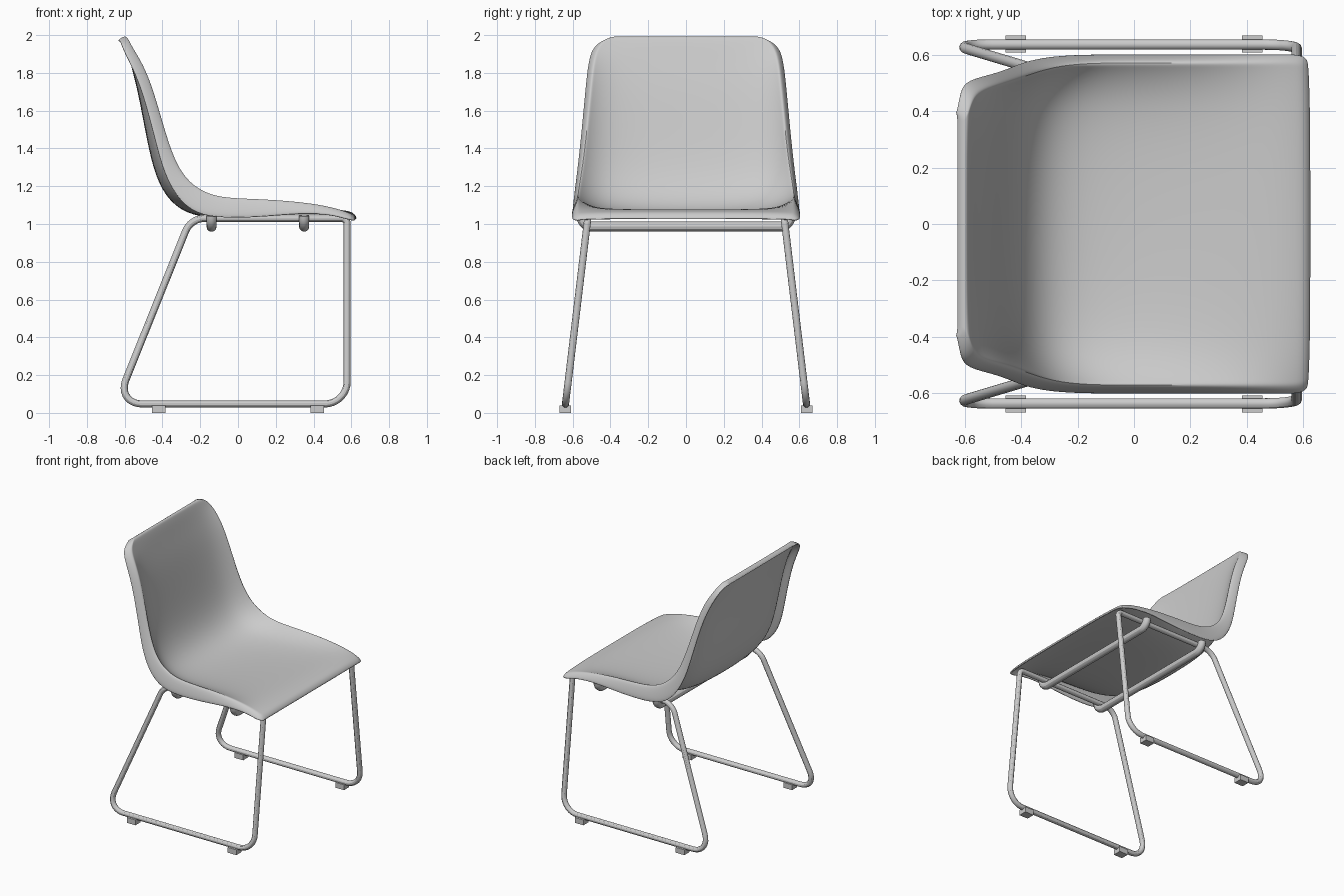
import bpy
from mathutils import Vector
from mathutils.geometry import interpolate_bezier

cube = bpy.data.objects.get("Cube")
if cube:
    bpy.data.objects.remove(cube, do_unlink=True)

grey = bpy.data.materials.new("plain grey")
grey.use_nodes = True
GREY = (0.6, 0.6, 0.6, 1)
grey.diffuse_color = GREY
grey.node_tree.nodes["Principled BSDF"].inputs["Base Color"].default_value = GREY


def activate(obj):
    bpy.ops.object.select_all(action='DESELECT')
    obj.select_set(True)
    bpy.context.view_layer.objects.active = obj


def mesh_object(name, verts, faces):
    mesh = bpy.data.meshes.new(name)
    mesh.from_pydata(verts, [], faces)
    mesh.materials.append(grey)
    obj = bpy.data.objects.new(name, mesh)
    bpy.context.collection.objects.link(obj)
    return obj


def rounded_path(corners, bends, closed):
    """Replace every corner by an arc that starts a given distance before it."""
    path = []
    count = len(corners)
    for i, (corner, bend) in enumerate(zip(corners, bends)):
        if bend == 0:
            path.append(corner)
            continue
        before = (corners[i - 1] - corner).normalized() * bend
        after = (corners[(i + 1) % count] - corner).normalized() * bend
        path += interpolate_bezier(corner + before, corner + before * 0.45,
                                   corner + after * 0.45, corner + after, 10)
    return path


def tube(name, corners, bends, radius, closed=False):
    curve = bpy.data.curves.new(name, 'CURVE')
    curve.dimensions = '3D'
    curve.bevel_depth = radius
    curve.bevel_resolution = 4
    curve.use_fill_caps = not closed
    path = rounded_path([Vector(c) for c in corners], bends, closed)
    spline = curve.splines.new('POLY')
    spline.points.add(len(path) - 1)
    for point, co in zip(spline.points, path):
        point.co = (*co, 1)
    spline.use_cyclic_u = closed
    spline.use_smooth = True
    curve.materials.append(grey)
    obj = bpy.data.objects.new(name, curve)
    bpy.context.collection.objects.link(obj)
    activate(obj)
    bpy.ops.object.convert(target='MESH')
    bpy.ops.object.shade_smooth_by_angle()


# Moulded shell stations from the top of the back to the front of the seat:
# centre x z, rim crest x z, flange edge x z, half width
STATIONS = [
    (-.633, 1.975, -.633, 1.975, -.636, 1.972, .4),
    (-.598, 2, -.598, 2, -.633, 1.978, .4),
    (-.588, 1.975, -.578, 1.978, -.62, 1.96, .465),
    (-.577, 1.94, -.555, 1.93, -.605, 1.92, .505),
    (-.555, 1.85, -.5, 1.85, -.56, 1.83, .524),
    (-.515, 1.7, -.445, 1.72, -.505, 1.7, .537),
    (-.47, 1.45, -.377, 1.48, -.44, 1.45, .56),
    (-.425, 1.25, -.32, 1.32, -.395, 1.27, .58),
    (-.35, 1.12, -.25, 1.225, -.32, 1.13, .597),
    (-.24, 1.055, -.16, 1.17, -.22, 1.05, .605),
    (-.08, 1.04, -.06, 1.145, -.08, 1.03, .607),
    (.12, 1.05, .12, 1.14, .12, 1.035, .607),
    (.35, 1.07, .35, 1.12, .35, 1.06, .607),
    (.5, 1.08, .5, 1.09, .5, 1.05, .607),
    (.58, 1.07, .57, 1.065, .57, 1.03, .607),
    (.612, 1.06, .605, 1.05, .605, 1.025, .6),
    (.632, 1.03, .625, 1.025, .62, 1.02, .58),
]
STEPS = (0, .25, .5, .7, .82, .91, .97, 1)
LIP = 0.03

verts = []
for cx, cz, px, pz, ex, ez, half in STATIONS:
    side = []
    for s in STEPS:
        rise = 0.25 * s ** 2 + 0.75 * s ** 6
        side.append((cx + (px - cx) * rise, s * (half - LIP), cz + (pz - cz) * rise))
    side.append(((px + ex) / 2, half - LIP / 3, (pz + ez) / 2))
    side.append((ex, half, ez))
    verts += [(x, -y, z) for x, y, z in reversed(side[1:])] + side

row = len(verts) // len(STATIONS)
faces = [(a, a + row, a + row + 1, a + 1)
         for r in range(len(STATIONS) - 1)
         for a in range(r * row, r * row + row - 1)]
shell = mesh_object("seat_shell", verts, faces)
thick = shell.modifiers.new("thickness", 'SOLIDIFY')
thick.thickness = 0.014
thick.offset = -1
smooth = shell.modifiers.new("smooth", 'SUBSURF')
smooth.levels = smooth.render_levels = 2
activate(shell)
bpy.ops.object.modifier_apply(modifier="thickness")
bpy.ops.object.modifier_apply(modifier="smooth")
bpy.ops.object.shade_smooth_by_angle()

# Sled legs, splayed outwards towards the floor, with glides beneath
TOP, BOTTOM = 1.03, 0.047
for name, side in (("left", 1), ("right", -1)):
    high, low = side * 0.52, side * 0.638
    tube(name + "_sled_leg",
         [(.578, high, TOP), (.578, low, BOTTOM), (-.645, low, BOTTOM), (-.25, high, TOP)],
         (.03, .12, .14, .07), 0.019, closed=True)
    for place, x in (("front", .42), ("back", -.42)):
        bpy.ops.mesh.primitive_cube_add(size=1, location=(x, side * .64, .02))
        glide = bpy.context.object
        glide.name = f"{name}_{place}_glide"
        glide.scale = (.072, .062, .04)
        glide.data.materials.append(grey)

# Cross bars under the seat, turned up at both ends
for name, x in (("front_cross_bar", .35), ("back_cross_bar", -.14)):
    tube(name, [(x, -.555, 1.045), (x, -.545, .986), (x, .545, .986), (x, .555, 1.045)],
         (0, .05, .05, 0), 0.027)
